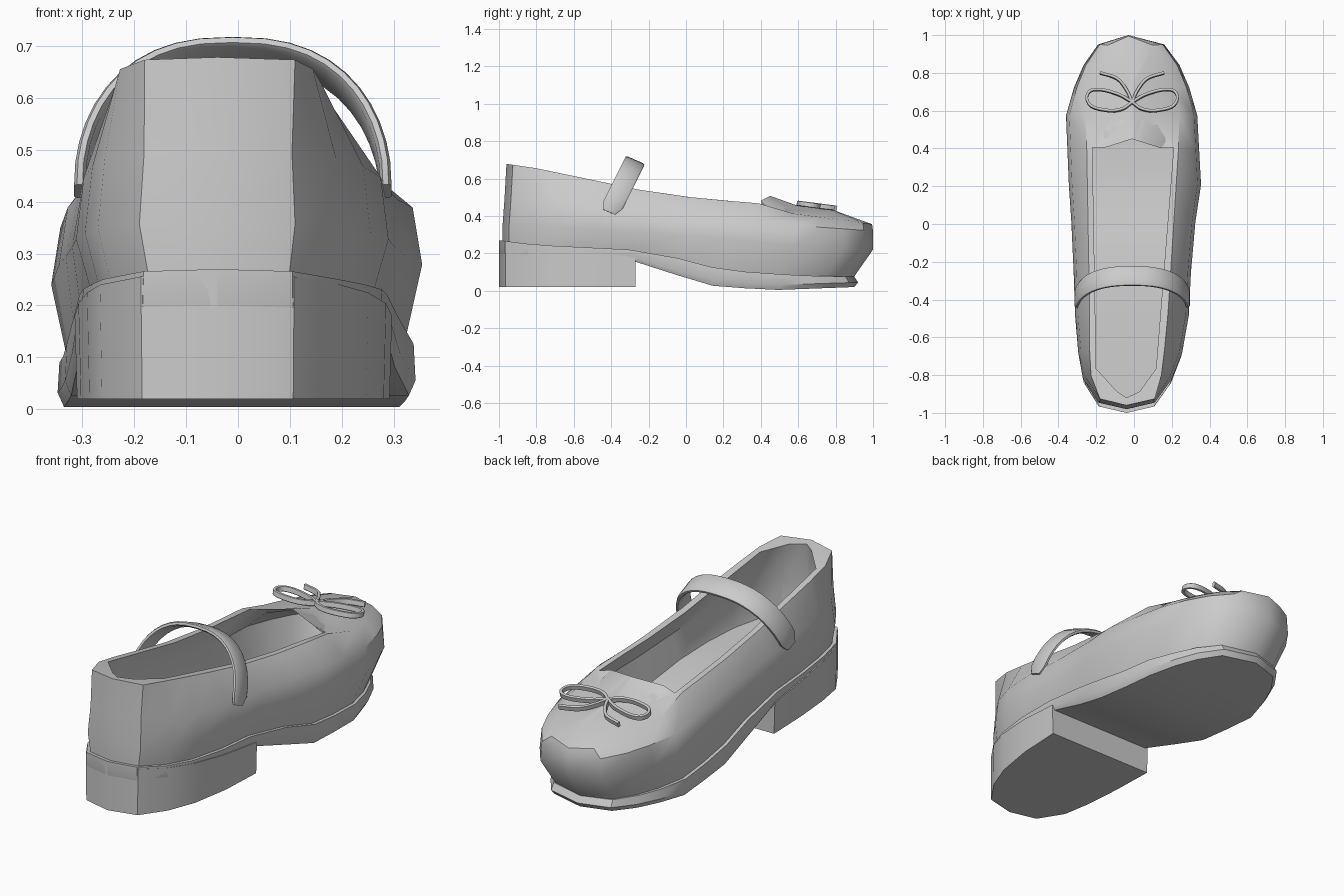
import bpy, bmesh, math
from mathutils import Vector

if "Cube" in bpy.data.objects:
    bpy.data.objects.remove(bpy.data.objects["Cube"])


def lerp(t, table):
    """Piecewise-linear lookup; rows are (key, value, ...)."""
    if t <= table[0][0]:
        return table[0][1:]
    for a, b in zip(table, table[1:]):
        if t <= b[0]:
            f = (t - a[0]) / (b[0] - a[0])
            return tuple(p + (q - p) * f for p, q in zip(a[1:], b[1:]))
    return table[-1][1:]


# plan outlines: y, left x, right x
PLAN = [(-1, -.04, -.04), (-.965, -.19, .11), (-.84, -.27, .2), (-.7, -.295, .255),
        (-.5, -.312, .29), (-.1, -.325, .31), (.2, -.345, .355), (.57, -.36, .335),
        (.8, -.295, .27), (.95, -.19, .16), (1, -.03, -.03)]
RIM = [(-1, -.04, -.04), (-.965, -.18, .11), (-.82, -.235, .15), (-.5, -.235, .18),
       (.38, -.25, .235), (.6, -.26, .24), (.8, -.21, .19), (.95, -.14, .1), (1, -.03, -.03)]
OPENING = [(-1, -.04, -.04), (-.965, -.09, .03), (-.86, -.2, .115), (.38, -.22, .21),
           (1, -.01, -.01)]
STATIONS = [-1, -.965, -.84, -.7, -.5, -.27, 0, .2, .38, .57, .72, .84, .95, 1]


def ring(plan, back, front, scale, heights, stations=STATIONS):
    """Closed loop following a plan outline, its height depending on y."""
    right, left = [], []
    for s in stations:
        xl, xr = lerp(s, plan)
        y = back + (s + 1) / 2 * (front - back)
        z = lerp(y, heights)[0]
        right.append(Vector((-.01 + (xr + .01) * scale, y, z)))
        left.append(Vector((-.01 + (xl + .01) * scale, y, z)))
    return right + left[::-1]


def finish(bm, name, angle=35):
    bmesh.ops.remove_doubles(bm, verts=bm.verts, dist=.0005)
    bmesh.ops.recalc_face_normals(bm, faces=bm.faces)
    me = bpy.data.meshes.new(name)
    bm.to_mesh(me)
    bm.free()
    ob = bpy.data.objects.new(name, me)
    bpy.context.collection.objects.link(ob)
    bpy.ops.object.select_all(action='DESELECT')
    ob.select_set(True)
    bpy.context.view_layer.objects.active = ob
    bpy.ops.object.shade_smooth_by_angle(angle=math.radians(angle))
    return ob


def loft(name, rings, angle=35):
    """Skin the rings; both ends are closed with strips across the width."""
    bm = bmesh.new()
    loops = [[bm.verts.new(p) for p in r] for r in rings]
    n = len(loops[0])
    for a, b in zip(loops, loops[1:]):
        for i in range(n):
            j = (i + 1) % n
            bm.faces.new((a[i], a[j], b[j], b[i]))
    for r in (loops[0], loops[-1]):
        for i in range(n // 2 - 1):
            bm.faces.new((r[i], r[i + 1], r[n - 2 - i], r[n - 1 - i]))
    return finish(bm, name, angle)


def vamp(reach, shrink, side_z):
    """Opening loop whose toe part is pulled back towards the throat."""
    out = []
    for i, p in enumerate(ring(OPENING, -.92, 1, 1, RIM_Z)):
        s = STATIONS[min(i, 2 * len(STATIONS) - 1 - i)]
        if s > .38:
            mid = 1 - min(1, abs(p.x + .01) / .22)
            p.y = .38 + .07 * mid + (s - .38) * reach
            p.x *= shrink
            p.z = side_z + (.035 * mid if reach == 0 else .012 * mid)
        out.append(p)
    return out


# upper: outside wall, toe top, throat, lining and insole in one skin
SEAM_Z = [(-1, .26), (-.8, .235), (-.2, .21), (.2, .1), (.6, .07), (1, .06)]
RIM_Z = [(-.97, .68), (-.8, .655), (-.2, .53), (.1, .49), (.38, .47), (.6, .405),
         (.8, .385), (1, .355)]
loft("upper", [
    ring(PLAN, -.98, .89, .9, SEAM_Z),
    ring(PLAN, -.98, 1, 1, [(-1, .36), (-.2, .31), (.2, .28), (.57, .24), (1, .22)]),
    ring(PLAN, -.97, 1, .95, [(-1, .5), (-.2, .42), (.2, .39), (.57, .35), (1, .32)]),
    ring(RIM, -.96, .995, 1, RIM_Z),
    vamp(.52, 1, .425),
    vamp(.25, 1, .44),
    vamp(0, 1, .472),
    ring(PLAN, -.94, .92, .86, [(-1, .46), (-.2, .38), (.2, .33), (1, .28)]),
    ring(PLAN, -.93, .86, .76, [(-1, .3), (-.2, .25), (.2, .15), (1, .12)]),
], 40)

# sole slab with arched shank
loft("sole", [
    ring(PLAN, -.99, .9, .93, [(-1, .16), (-.27, .165), (.1, .03), (.45, .003), (.9, .02)]),
    ring(PLAN, -1, .92, .965, [(-1, .2), (-.27, .18), (.1, .06), (.45, .03), (.92, .045)]),
    ring(PLAN, -1, .9, .955, [(-1, .27), (-.8, .245), (-.2, .215), (.2, .11), (.6, .082), (.9, .075)]),
])

# heel block
heel_stations = [s for s in STATIONS if s <= -.27]
loft("heel", [
    ring(PLAN, -1, 1, .97, [(-1, .02)], heel_stations),
    ring(PLAN, -1, 1, .985, [(-1, .26), (-.8, .235), (-.27, .18)], heel_stations),
])


def smooth_path(pts, steps=5):
    """Catmull-Rom subdivision of a few control points."""
    p = [Vector(q) for q in pts]
    p = [2 * p[0] - p[1]] + p + [2 * p[-1] - p[-2]]
    out = []
    for a, b, c, d in zip(p, p[1:], p[2:], p[3:]):
        for k in range(steps):
            t = k / steps
            out.append(.5 * (2 * b + (c - a) * t + (2 * a - 5 * b + 4 * c - d) * t * t
                             + (3 * b - a - 3 * c + d) * t ** 3))
    return out + [p[-2]]


def ribbon(name, path, across, width, thick, taper=1):
    """Flat band along a path."""
    bm = bmesh.new()
    across = Vector(across).normalized()
    loops = []
    for i, p in enumerate(path):
        tan = path[min(i + 1, len(path) - 1)] - path[max(i - 1, 0)]
        nor = tan.cross(across).normalized() * thick / 2
        w = across * width / 2 * (taper if i in (0, len(path) - 1) else 1)
        loops.append([bm.verts.new(p + v) for v in (w + nor * .5, w * .8 + nor, -w * .8 + nor, -w + nor * .5,
                                                    -w - nor * .5, -w * .8 - nor, w * .8 - nor, w - nor * .5)])
    for a, b in zip(loops, loops[1:]):
        for i in range(8):
            j = (i + 1) % 8
            bm.faces.new((a[i], a[j], b[j], b[i]))
    bm.faces.new(loops[0])
    bm.faces.new(loops[-1][::-1])
    return finish(bm, name, 50)


# instep strap, leaning towards the toe
arc = []
for k in range(23):
    a = math.pi * k / 22
    c = math.cos(a)
    z = .42 + .27 * math.sin(a)
    arc.append(Vector((-.01 + .295 * math.copysign(abs(c) ** .8, c), -.41 + (z - .42) * .5, z)))
ribbon("strap", arc, (0, .92, -.4), .11, .022, .6)

# bow: a loop and a tail on each side
loop_xy = [(0, .645), (.05, .61), (.12, .6), (.21, .62), (.24, .665), (.22, .705),
           (.16, .71), (.07, .685), (0, .645)]
tail_xy = [(0, .645), (.03, .71), (.08, .77), (.17, .8)]
for side, label in ((-1, "left"), (1, "right")):
    for pts, part in ((loop_xy, "loop"), (tail_xy, "tail")):
        path = [(-.01 + side * x, y, .47 - .13 * (y - .58)) for x, y in pts]
        ribbon(f"bow_{part}_{label}", smooth_path(path), (0, .25, 1), .028, .014)
